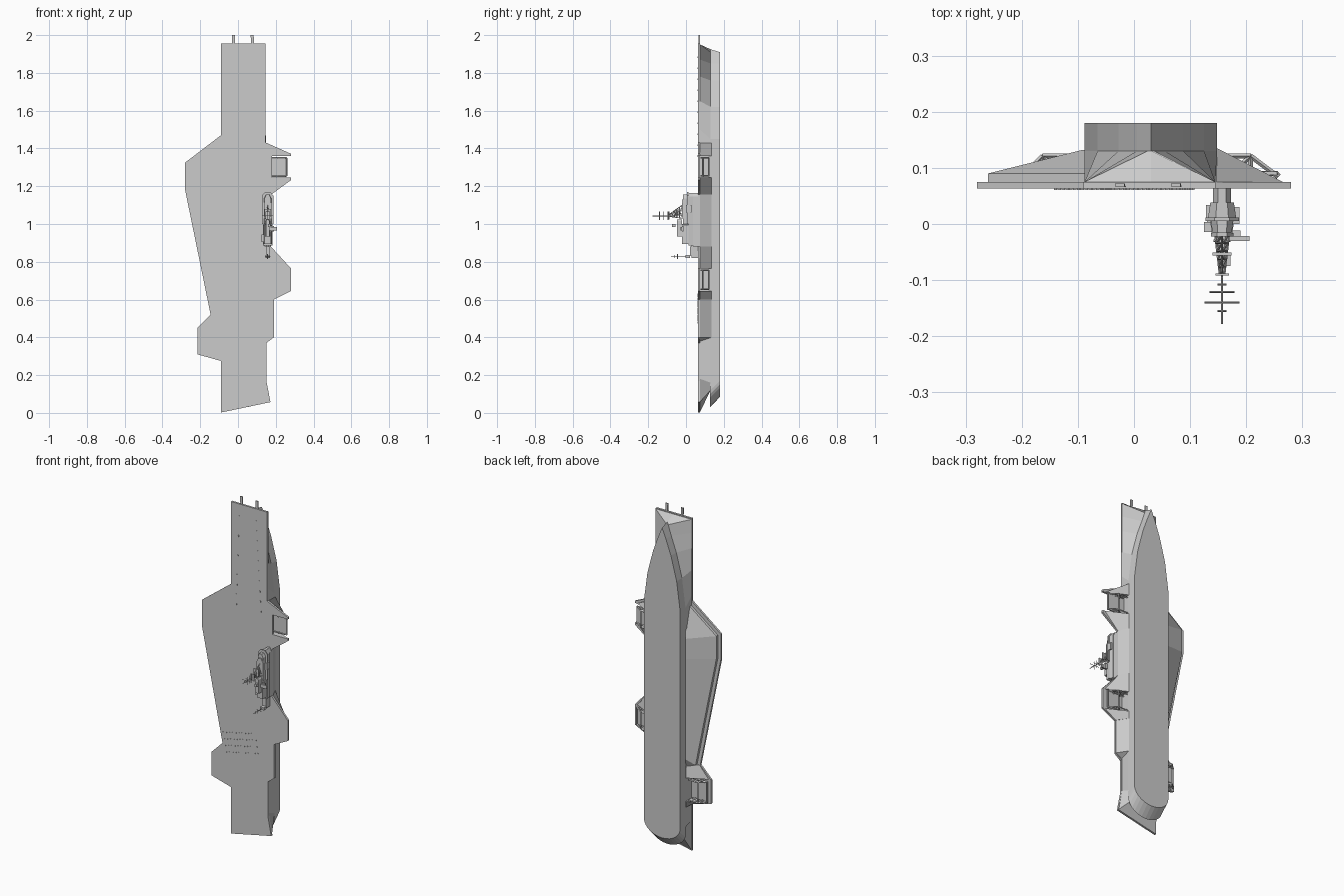
import bpy, bmesh, math
from mathutils import Vector


def finish(bm, name):
    bmesh.ops.remove_doubles(bm, verts=bm.verts, dist=1e-5)
    bmesh.ops.recalc_face_normals(bm, faces=bm.faces)
    me = bpy.data.meshes.new(name)
    bm.to_mesh(me)
    bm.free()
    ob = bpy.data.objects.new(name, me)
    bpy.context.collection.objects.link(ob)
    return ob


def loft(name, a, ya, b, yb):
    """Solid between two (x, z) outlines lying at depths ya and yb."""
    bm = bmesh.new()
    va = [bm.verts.new((x, ya, z)) for x, z in a]
    vb = [bm.verts.new((x, yb, z)) for x, z in b]
    bm.faces.new(va)
    bm.faces.new(vb[::-1])
    n = len(a)
    for i in range(n):
        j = (i + 1) % n
        bm.faces.new((va[i], vb[i], vb[j], va[j]))
    return finish(bm, name)


def add_box(bm, x0, x1, y0, y1, z0, z1):
    vs = bmesh.ops.create_cube(bm, size=1)["verts"]
    for v in vs:
        v.co = Vector(((x0 + x1) / 2 + v.co.x * (x1 - x0),
                       (y0 + y1) / 2 + v.co.y * (y1 - y0),
                       (z0 + z1) / 2 + v.co.z * (z1 - z0)))


def boxes(name, *dims):
    bm = bmesh.new()
    for d in dims:
        add_box(bm, *d)
    return finish(bm, name)


def struts(name, pairs, r, sides=4):
    bm = bmesh.new()
    for p, q in pairs:
        p, q = Vector(p), Vector(q)
        d = q - p
        vs = bmesh.ops.create_cone(bm, cap_ends=True, segments=sides, radius1=r,
                                   radius2=r, depth=d.length)["verts"]
        rot = d.to_track_quat('Z', 'Y').to_matrix()
        for v in vs:
            v.co = rot @ v.co + (p + q) / 2
    return finish(bm, name)


# flight deck with a notch for the lowered lift
deck = [(-.09, .002), (.172, .057), (.15, .17), (.15, .37), (.19, .40), (.19, .60),
        (.28, .645), (.28, .765), (.175, .88), (.175, 1.155), (.28, 1.232), (.28, 1.245),
        (.18, 1.245), (.18, 1.36), (.28, 1.36), (.28, 1.372), (.145, 1.432), (.145, 1.955),
        (-.09, 1.955), (-.09, 1.47), (-.28, 1.325), (-.28, 1.18), (-.145, .52),
        (-.215, .45), (-.215, .31), (-.09, .275)]
loft("flight_deck", deck, .063, deck, .075)

# lower hull: pointed bow, rounded stern
def waterline(base, depth, tip):
    right = [(.148, 1.45), (.125, 1.62), (.088, 1.76), (.055, 1.85)]
    arc = [(.03 - .118 * math.cos(t), base - depth * math.sin(t))
           for t in [math.pi * i / 14 for i in range(15)]]
    left = [(.06 - x, z) for x, z in right]
    return arc + right + [(.03, tip)] + left[::-1]

loft("lower_hull", waterline(.12, .09, 1.925), .128, waterline(.17, .085, 1.91), .18)

# upper hull flaring out to the deck at the bow, raked under at the stern
up = [(-.088, .006), (.168, .06), (.148, .18), (.145, 1.5), (.145, 1.65), (.145, 1.78),
      (.145, 1.87), (.145, 1.95), (.03, 1.95), (-.088, 1.95), (-.088, 1.87),
      (-.088, 1.78), (-.088, 1.65), (-.088, 1.5), (-.088, .18)]
low = [(-.05, .12), (.11, .12), (.148, .16), (.148, 1.45), (.125, 1.62), (.088, 1.76),
       (.055, 1.85), (.036, 1.91), (.03, 1.925), (.024, 1.91), (.005, 1.85),
       (-.028, 1.76), (-.065, 1.62), (-.088, 1.45), (-.088, .16)]
loft("upper_hull", up, .075, low, .13)

# overhang below the angled deck
so = [(-.08, 1.45), (-.26, 1.315), (-.26, 1.18), (-.125, .52), (-.08, .48)]
loft("angled_deck_edge", so, .075, so, .09)
loft("angled_deck_overhang", so, .09,
     [(-.08, 1.39), (-.092, 1.27), (-.092, 1.15), (-.09, .56), (-.08, .52)], .132)

# starboard flares between the lift bays
def flare(name, z0, z1, x0, x1, s0=0, s1=0):
    loft(name, [(.13, z0), (x0, z0 + s0), (x1, z1 - s1), (.13, z1)], .075,
         [(.13, z0 + .03 * (s0 > 0)), (.148, z0 + s0), (.148, z1 - s1), (.13, z1)], .135)

flare("aft_gallery", .37, .60, .187, .187, .03)
flare("aft_bay_lower_wall", .60, .645, .19, .265)
flare("aft_bay_upper_wall", .765, .88, .265, .175)
flare("mid_gallery", .88, 1.155, .175, .175)
flare("forward_bay_lower_wall", 1.155, 1.245, .175, .265)
flare("forward_bay_upper_wall", 1.36, 1.43, .265, .147)

# port lift bay walls
for nm, za, zb, ia, ib in (("port_bay_lower_wall", .278, .312, -.095, -.2),
                           ("port_bay_upper_wall", .45, .52, -.2, -.14)):
    loft(nm, [(-.08, za), (ia, za), (ib, zb), (-.08, zb)], .075,
         [(-.08, za), (-.09, za), (-.093, zb), (-.08, zb)], .13)

# lifts and the trusses below them
boxes("lowered_lift", (.15, .255, .087, .094, 1.25, 1.355))

def truss(name, zs, flip):
    f = (lambda x: .06 - x - .015) if flip else (lambda x: x)
    xe = .245 if flip else .257
    pts = [((.147, .121), (.208, .121)), ((.208, .121), (xe, .084)),
           ((.208, .121), (.208, .078)), ((.165, .082), (.208, .121)),
           ((.147, .09), (xe, .09))]
    prs = [((f(a[0]), a[1], z), (f(b[0]), b[1], z)) for z in zs for a, b in pts]
    prs += [((f(x), y, zs[0]), (f(x), y, zs[-1])) for x, y in ((.208, .121), (xe, .088))]
    struts(name, prs, .0045)

truss("forward_lift_truss", (1.255, 1.35), False)
truss("aft_lift_truss", (.655, .755), False)
truss("port_lift_truss", (.32, .44), True)

# bow horns
for i, x in enumerate((-.025, .075)):
    loft("bow_horn_%d" % i, [(x - .006, 1.95), (x + .01, 1.95), (x + .008, 2), (x - .008, 2)],
         .066, [(x - .004, 1.95), (x + .008, 1.95), (x + .008, 2), (x - .008, 2)], .073)

# deck fittings: catapult dots and arresting wire dots
bm = bmesh.new()
for k in range(10):
    z = 1.36 + k * .058
    for x in (-.055 + .002 * k, .105 - .003 * k):
        add_box(bm, x - .003, x + .003, .061, .064, z - .004, z + .004)
for r in range(4):
    for k in range(11):
        x = -.14 + .007 * r + k * .0205
        z = .585 - .037 * r + k * .0045
        add_box(bm, x - .003, x + .003, .061, .064, z - .002, z + .002)
finish(bm, "deck_fittings")

# island superstructure
def tier(name, y0, y1, w0, w1, z0, z1, ch=.02, cx=.157):
    def o(w):
        return [(cx - w, z0), (cx + w, z0), (cx + w, z1 - ch), (cx + w * .45, z1),
                (cx - w * .45, z1), (cx - w, z1 - ch)]
    loft(name, o(w0), y0, o(w1), y1)

tier("island_base", .065, .038, .016, .016, .88, 1.165)
tier("island_gallery", .038, .012, .021, .025, .885, 1.165)
tier("island_walkway", .012, .005, .03, .03, 1.0, 1.17)
tier("bridge", .005, -.016, .02, .017, 1.0, 1.155)
tier("bridge_roof", -.016, -.022, .02, .02, 1.03, 1.13)
tier("aft_house", .012, -.02, .022, .018, .895, 1.0, .005)
tier("funnel", -.02, -.048, .012, .009, .935, 1.025, .01)
boxes("island_platforms", (.165, .206, -.03, -.021, .965, .985),
      (.17, .19, -.022, -.012, .96, .99),
      (.125, .145, -.014, .004, .905, .945), (.13, .145, .004, .016, .91, .94),
      (.172, .188, .0, .03, 1.06, 1.1), (.128, .142, .01, .034, 1.08, 1.12),
      (.16, .172, -.075, -.055, .985, 1.0))
boxes("side_windows", *[(.135, .18, .016, .024, .91 + .05 * i, .93 + .05 * i)
                        for i in range(5)])

# lattice mast
legs = [((.145, -.02, 1.03), (.153, -.09, 1.04)), ((.169, -.02, 1.03), (.161, -.09, 1.04)),
        ((.157, -.02, 1.1), (.157, -.09, 1.05))]
rungs = []
for i in range(5):
    t, u = i / 5, (i + 1) / 5
    for a in range(3):
        A, B = legs[a], legs[(a + 1) % 3]
        p = Vector(A[0]).lerp(Vector(A[1]), t)
        rungs += [(p, Vector(B[0]).lerp(Vector(B[1]), u)),
                  (p, Vector(B[0]).lerp(Vector(B[1]), t))]
struts("mast_lattice", legs + rungs, .002)
struts("mast_pole", [((.157, -.08, 1.043), (.157, -.178, 1.043))], .002, 6)
struts("mast_yards", [((.157 - w, y, 1.043), (.157 + w, y, 1.043))
                      for w, y in ((.022, -.121), (.031, -.14), (.008, -.155), (.008, -.108))]
       + [((.157, y, 1.02), (.157, y, 1.066)) for y in (-.095, -.121, -.14)], .0018)
boxes("mast_platforms", (.145, .169, -.092, -.088, 1.025, 1.065),
      (.14, .174, -.056, -.051, 1.04, 1.08))

# aft antenna mast beside the island
boxes("aft_mast_base", (.15, .164, .03, .063, .82, .885), (.145, .17, -.002, .02, .82, .835),
      (.147, .167, .02, .03, .83, .88))
struts("aft_mast", [((.157, .02, .827), (.157, -.08, .827)),
                    ((.157, -.045, .815), (.157, -.045, .84)),
                    ((.142, -.03, .827), (.172, -.03, .827)),
                    ((.157, -.06, .82), (.157, -.06, .836))], .0022)
